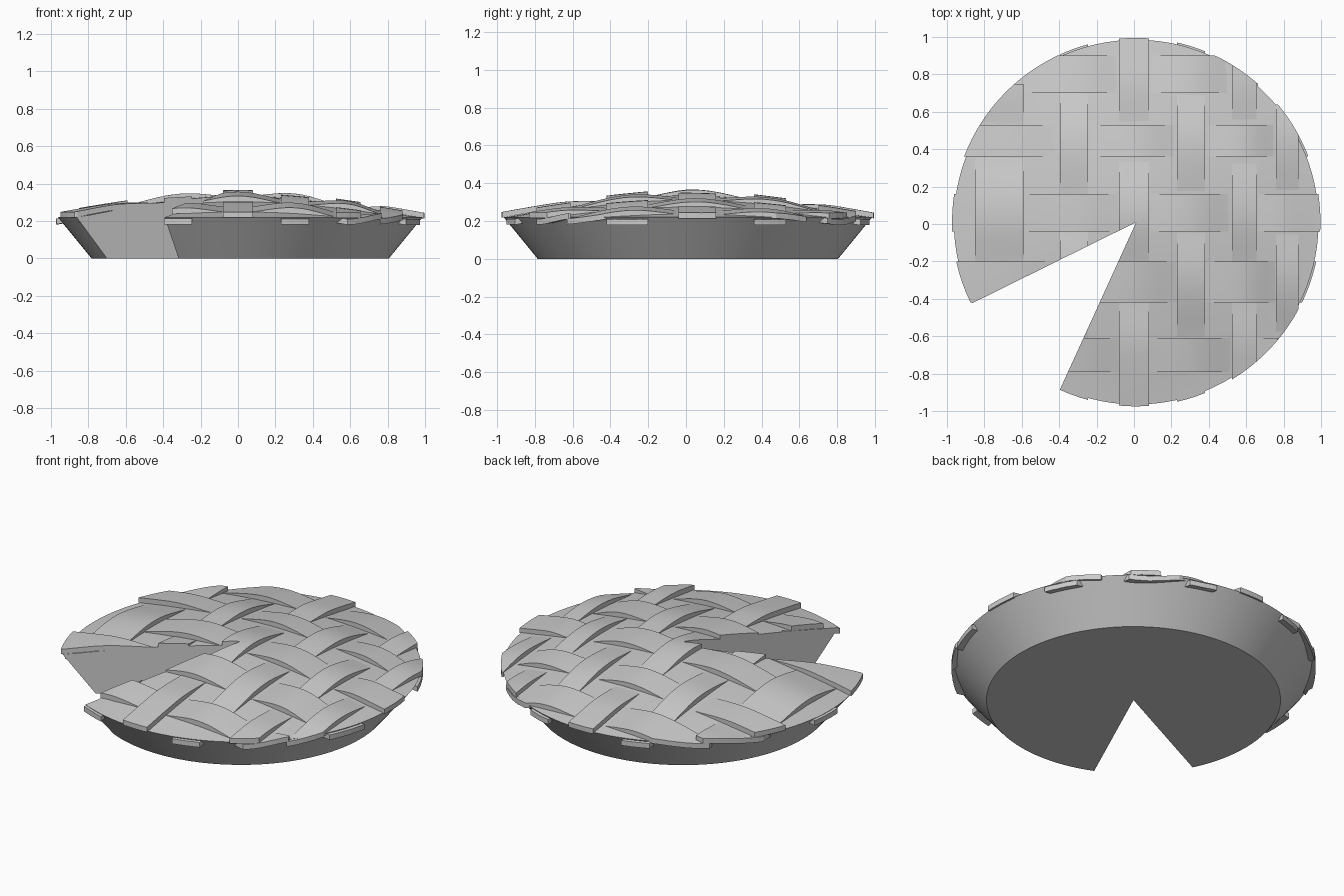
import bpy, bmesh, math
from mathutils import Vector

cube = bpy.data.objects.get("Cube")
if cube:
    bpy.data.objects.remove(cube, do_unlink=True)

mat = bpy.data.materials.new("plain_grey")
mat.use_nodes = True
GREY = (0.6, 0.6, 0.6, 1)
mat.diffuse_color = GREY
mat.node_tree.nodes["Principled BSDF"].inputs["Base Color"].default_value = GREY

CENTRE = Vector((0.012, 0.01, 0))
START, END = math.radians(245.5), math.radians(566.3)   # span left after the missing slice


def crust(r):
    return 0.225 + 0.125 * (1 - min(r, 1.0) ** 1.5)


def finish(bm, name):
    bmesh.ops.recalc_face_normals(bm, faces=bm.faces)
    mesh = bpy.data.meshes.new(name)
    bm.to_mesh(mesh)
    bm.free()
    ob = bpy.data.objects.new(name, mesh)
    bpy.context.collection.objects.link(ob)
    mesh.materials.append(mat)
    return ob


def smooth(ob, angle=30):
    bpy.ops.object.select_all(action='DESELECT')
    ob.select_set(True)
    bpy.context.view_layer.objects.active = ob
    bpy.ops.object.shade_smooth_by_angle(angle=math.radians(angle))


def sliced_turning(name, profile, steps=96):
    """Turn an (r, z) profile about the centre, leaving the slice open and capped."""
    bm = bmesh.new()
    rings = []
    low, high = (bm.verts.new(CENTRE + Vector((0, 0, z))) for z in (profile[0][1], profile[-1][1]))
    for i in range(steps + 1):
        a = START + (END - START) * i / steps
        d = Vector((math.cos(a), math.sin(a), 0))
        ring = [bm.verts.new(CENTRE + d * r + Vector((0, 0, z))) for r, z in profile[1:-1]]
        rings.append([low] + ring + [high])
    for a, b in zip(rings, rings[1:]):
        for j in range(len(profile) - 1):
            quad = dict.fromkeys((a[j], b[j], b[j + 1], a[j + 1]))
            bm.faces.new(list(quad))
    bm.faces.new(rings[0])
    bm.faces.new(rings[-1])
    return finish(bm, name)


# Filled body: sloping wall and domed top
dome = [(r / 12, crust(r / 12) - 0.012) for r in range(11, -1, -1)]
body = sliced_turning("pie_body", [(0, 0), (0.795, 0), (0.975, 0.22)] + dome)
smooth(body)

# Trimming solid for the lattice
trimmer = sliced_turning("lattice_trimmer", [(0, 0.05), (0.985, 0.05), (0.985, 0.8), (0, 0.8)])
trimmer.hide_render = True
trimmer.hide_viewport = True
trimmer.display_type = 'WIRE'

# Lattice strips: (centre, width)
ALONG_Y = [(-0.72, 0.26), (-0.32, 0.15), (0.0, 0.16), (0.305, 0.15), (0.59, 0.13), (0.82, 0.12)]
ALONG_X = [(-0.70, 0.18), (-0.31, 0.22), (0.06, 0.20), (0.445, 0.17), (0.80, 0.20)]


def weave(t, crossings, sign):
    """Height of a strip, swinging over and under each strip it crosses."""
    pts = [(c, sign * (-1) ** k) for k, (c, _) in enumerate(crossings)]
    if t <= pts[0][0]:
        return pts[0][1]
    for (a, sa), (b, sb) in zip(pts, pts[1:]):
        if t <= b:
            f = (t - a) / (b - a)
            return sa + (sb - sa) * (1 - math.cos(math.pi * f)) / 2
    return pts[-1][1]


def strip(name, centre, width, crossings, sign, swap):
    bm = bmesh.new()
    n, m = 48, 5
    reach = math.sqrt(max(1.08 - centre ** 2, 0.1))
    layers = []
    for drop in (0, 0.03):
        grid = []
        for i in range(n + 1):
            t = -reach + 2 * reach * i / n
            row = []
            for j in range(m + 1):
                s = centre + width * (j / m - 0.5)
                z = crust(math.hypot(s, t)) + 0.018 * weave(t, crossings, sign) - drop
                row.append(bm.verts.new((t, s, z) if swap else (s, t, z)))
            grid.append(row)
        for i in range(n):
            for j in range(m):
                bm.faces.new((grid[i][j], grid[i + 1][j], grid[i + 1][j + 1], grid[i][j + 1]))
        layers.append(grid)
    edges = [e for e in bm.edges if e.is_boundary]
    bmesh.ops.bridge_loops(bm, edges=edges)
    ob = finish(bm, name)
    smooth(ob)
    mod = ob.modifiers.new("trim", 'BOOLEAN')
    mod.operation = 'INTERSECT'
    mod.solver = 'EXACT'
    mod.object = trimmer


for k, (c, w) in enumerate(ALONG_Y):
    strip(f"lengthwise_strip_{k + 1}", c, w, ALONG_X, (-1) ** k, False)
for k, (c, w) in enumerate(ALONG_X):
    strip(f"crosswise_strip_{k + 1}", c, w, ALONG_Y, -(-1) ** k, True)
